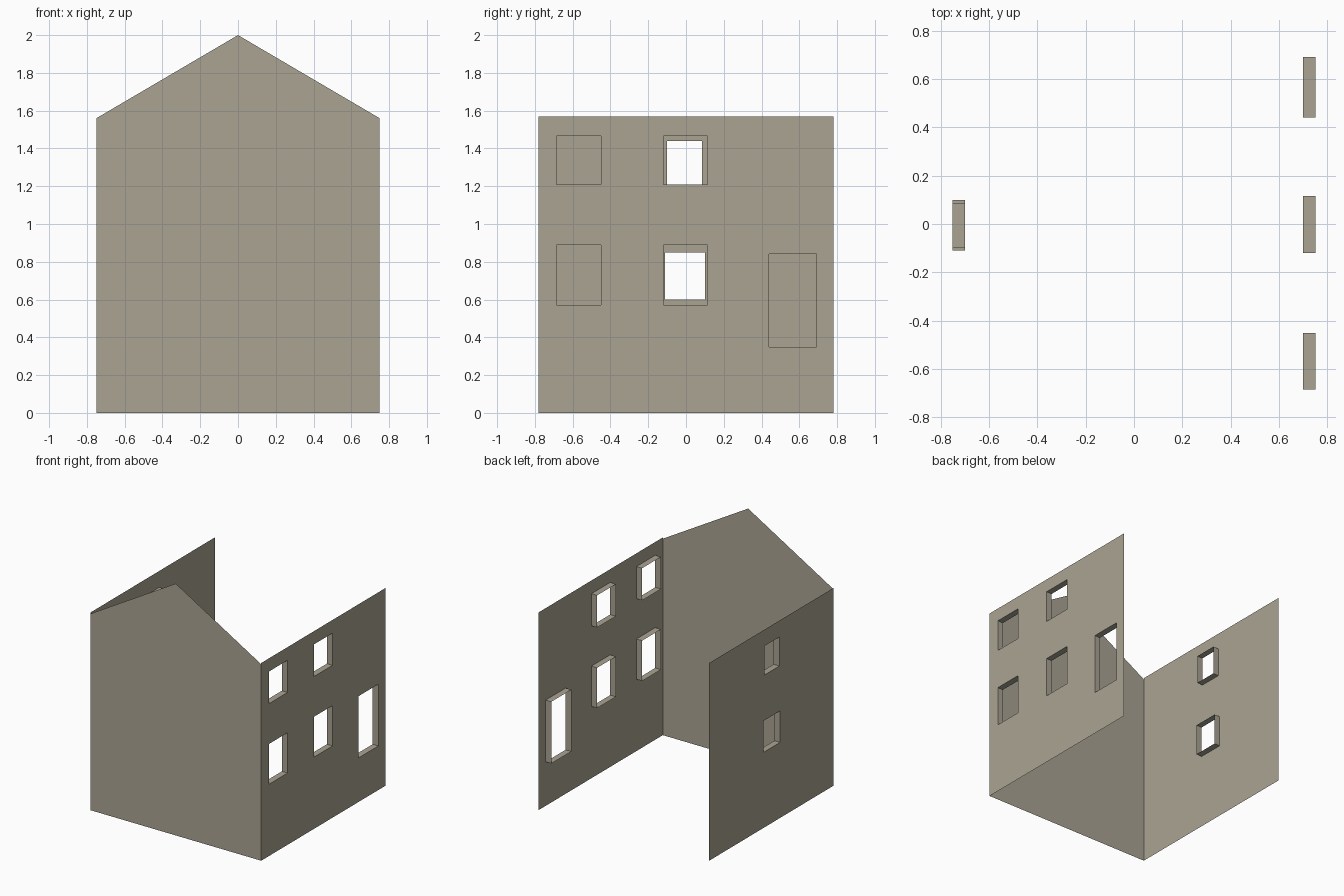
import bpy, bmesh

cube = bpy.data.objects.get("Cube")
if cube:
    bpy.data.objects.remove(cube, do_unlink=True)

HALF_W, HALF_D = 0.75, 0.78
SIDE_TOP, EAVE, RIDGE = 1.57, 1.56, 2.0
REVEAL = 0.05

# Plaster colour shared by every part
plaster = bpy.data.materials.new("beige_plaster")
plaster.use_nodes = True
colour = (0.40, 0.37, 0.29, 1)
plaster.diffuse_color = colour
bsdf = plaster.node_tree.nodes["Principled BSDF"]
bsdf.inputs["Base Color"].default_value = colour
bsdf.inputs["Roughness"].default_value = 0.9


def finish(name, bm):
    mesh = bpy.data.meshes.new(name)
    bm.to_mesh(mesh)
    bm.free()
    mesh.materials.append(plaster)
    obj = bpy.data.objects.new(name, mesh)
    bpy.context.collection.objects.link(obj)
    return obj


def side_wall(name, side, openings):
    """Thin wall at x = side * HALF_W; openings are (y0, y1, z0, z1)."""
    bm = bmesh.new()
    x = side * HALF_W
    ys = sorted({-HALF_D, HALF_D} | {y for o in openings for y in o[:2]})
    zs = sorted({0.0, SIDE_TOP} | {z for o in openings for z in o[2:]})
    verts = {(y, z): bm.verts.new((x, y, z)) for y in ys for z in zs}

    # Wall panels around the openings
    for y0, y1 in zip(ys, ys[1:]):
        for z0, z1 in zip(zs, zs[1:]):
            if any(a <= y0 and y1 <= b and c <= z0 and z1 <= d
                   for a, b, c, d in openings):
                continue
            corners = [(y0, z0), (y1, z0), (y1, z1), (y0, z1)]
            bm.faces.new([verts[c] for c in corners[::side]])
    bmesh.ops.delete(bm, geom=[v for v in bm.verts if not v.link_faces],
                     context='VERTS')

    # Reveals: pull the inner rims into the building
    def on_border(edge):
        a, b = (v.co for v in edge.verts)
        return (any(abs(a.y - y) + abs(b.y - y) < 1e-4 for y in (-HALF_D, HALF_D))
                or any(abs(a.z - z) + abs(b.z - z) < 1e-4 for z in (0, SIDE_TOP)))

    rims = [e for e in bm.edges if e.is_boundary and not on_border(e)]
    new = bmesh.ops.extrude_edge_only(bm, edges=rims)["geom"]
    bmesh.ops.translate(bm, vec=(-side * REVEAL, 0, 0),
                        verts=[g for g in new if isinstance(g, bmesh.types.BMVert)])
    return finish(name, bm)


# Gabled front wall
bm = bmesh.new()
outline = [(-HALF_W, 0), (HALF_W, 0), (HALF_W, EAVE), (0, RIDGE), (-HALF_W, EAVE)]
bm.faces.new([bm.verts.new((x, -HALF_D, z)) for x, z in outline])
finish("front_gable_wall", bm)

# Side wall with four windows and a tall opening
windows = [(y0, y1, z0, z1)
           for y0, y1 in ((-0.685, -0.45), (-0.12, 0.115))
           for z0, z1 in ((0.57, 0.89), (1.21, 1.465))]
side_wall("left_wall", 1, windows + [(0.44, 0.69, 0.35, 0.84)])

# Opposite side wall with two windows
side_wall("right_wall", -1, [(-0.11, 0.10, 0.60, 0.85), (-0.10, 0.085, 1.21, 1.44)])
